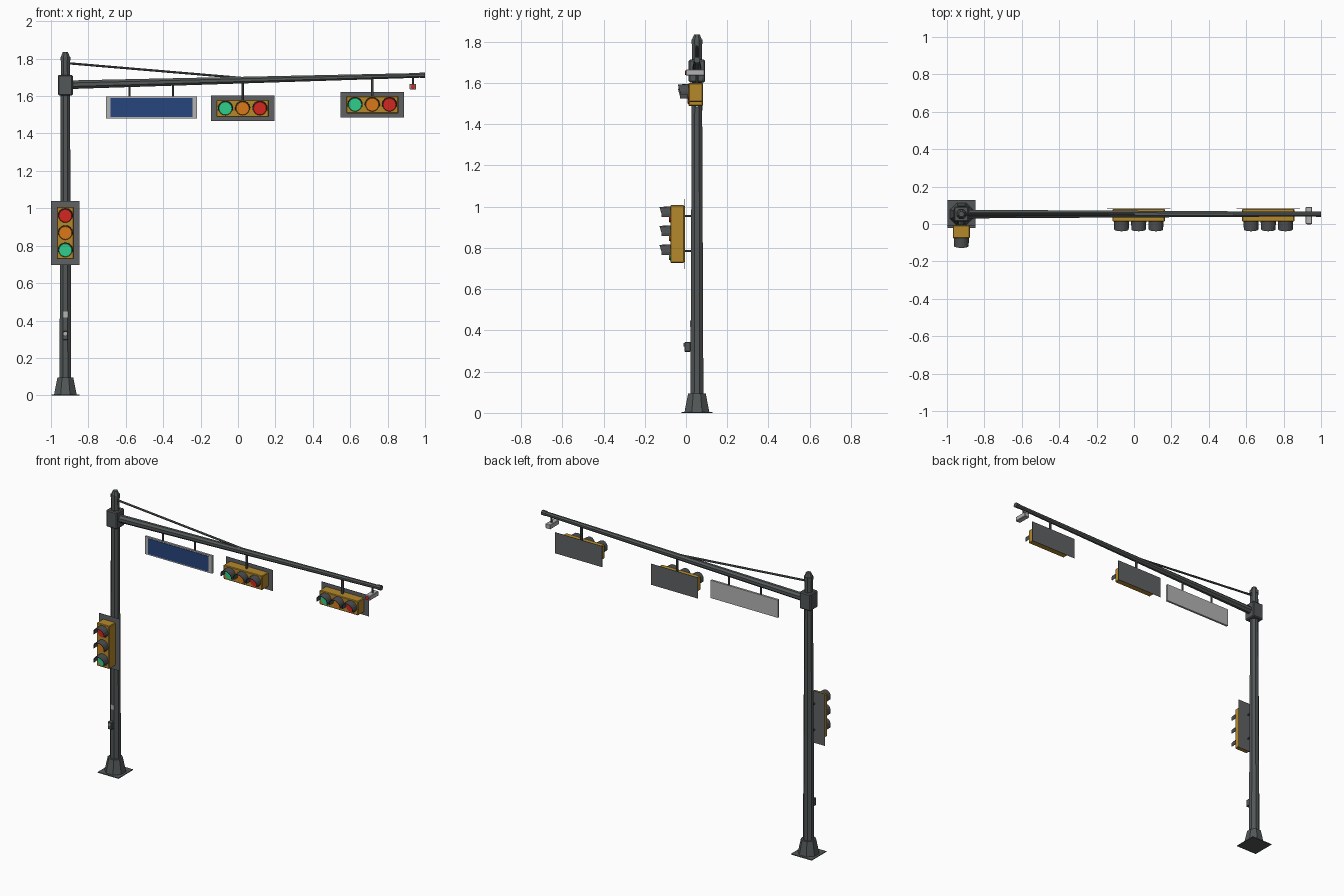
import bpy, bmesh
from math import pi, cos, sin
from mathutils import Vector, Matrix

old = bpy.data.objects.get("Cube")
if old:
    bpy.data.objects.remove(old)


def material(name, r, g, b):
    m = bpy.data.materials.new(name)
    m.use_nodes = True
    m.diffuse_color = (r, g, b, 1)
    m.node_tree.nodes["Principled BSDF"].inputs["Base Color"].default_value = (r, g, b, 1)
    return m


STEEL = material("dark steel", .085, .095, .095)
PLATE = material("backplate grey", .115, .12, .125)
VISOR = material("visor grey", .07, .075, .08)
GOLD = material("signal yellow", .46, .25, .025)
RED = material("red lens", .65, .02, .015)
AMBER = material("amber lens", .7, .19, .01)
GREEN = material("green lens", .03, .62, .27)
BLUE = material("sign blue", .02, .06, .2)
SILVER = material("light grey", .45, .45, .45)

PX, PY = -.923, .053          # pole axis
UP, FRONT = Vector((0, 0, 1)), Vector((0, -1, 0))


def finish(bm, name, mat):
    bmesh.ops.recalc_face_normals(bm, faces=bm.faces)
    me = bpy.data.meshes.new(name)
    bm.to_mesh(me)
    bm.free()
    me.materials.append(mat)
    ob = bpy.data.objects.new(name, me)
    bpy.context.collection.objects.link(ob)
    return ob


def box(name, mat, center, size, bevel=0):
    bm = bmesh.new()
    bmesh.ops.create_cube(bm, size=1)
    bmesh.ops.scale(bm, vec=size, verts=bm.verts)
    if bevel:
        bmesh.ops.bevel(bm, geom=bm.edges[:], offset=bevel, segments=1, affect='EDGES')
    bmesh.ops.translate(bm, vec=center, verts=bm.verts)
    return finish(bm, name, mat)


def tube(name, mat, a, b, r1, r2, sides=8, turn=pi / 8):
    """Tapered prism from point a to point b."""
    a, b = Vector(a), Vector(b)
    bm = bmesh.new()
    bmesh.ops.create_cone(bm, cap_ends=True, segments=sides, radius1=r1, radius2=r2,
                          depth=(b - a).length)
    rot = (b - a).to_track_quat('Z', 'Y').to_matrix().to_4x4()
    bm.transform(Matrix.Translation((a + b) / 2) @ rot @ Matrix.Rotation(turn, 4, 'Z'))
    return finish(bm, name, mat)


def visor(name, c, r, length):
    """Open hood over a lens, with its lower corners cut back."""
    bm = bmesh.new()
    rings = []
    steps = 10
    for rad, k in ((r, 0), (r * .95, 1), (r * .95 - .003, 1), (r - .003, 0)):
        ring = []
        for i in range(steps + 1):
            t = pi * (-.08 + 1.16 * i / steps)
            reach = length * (.8 + .2 * max(0, sin(t))) * k
            ring.append(bm.verts.new((c[0] + rad * cos(t), c[1] - reach, c[2] + rad * sin(t))))
        rings.append(ring)
    for p, q in zip(rings, rings[1:] + rings[:1]):
        for i in range(steps):
            bm.faces.new((p[i], p[i + 1], q[i + 1], q[i]))
    for end in (0, -1):
        bm.faces.new([ring[end] for ring in rings])
    return finish(bm, name, VISOR)


def signal(name, center, axis, lenses, plate_size):
    """Three-lens head; axis is the direction in which the lenses are stacked."""
    c, axis = Vector(center), Vector(axis)
    across = Vector((axis.z, 0, axis.x))
    depth = Vector((0, .068, 0))
    box(name + "_housing", GOLD, c, axis * .28 + across * .092 + depth, .004)
    box(name + "_backplate", PLATE, c + Vector((0, .035, 0)),
        axis * .34 + across * plate_size + Vector((0, .002, 0)))
    face = c - depth / 2
    for i, (label, mat) in enumerate(lenses):
        p = face + axis * (i - 1) * .092
        tube(f"{name}_{label}_lens", mat, p, p + FRONT * .006, .037, .034, 16)
        visor(f"{name}_{label}_visor", p, .041, .052)


# Pole, footing and top
tube("base_plate", STEEL, (PX, PY, 0), (PX, PY, .005), .106, .106, 4, pi / 4)
tube("base_cover", STEEL, (PX, PY, .005), (PX, PY, .095), .065, .046)
tube("pole", STEEL, (PX, PY, .09), (PX, PY, 1.8), .034, .026)
tube("pole_cap_rim", STEEL, (PX, PY, 1.79), (PX, PY, 1.81), .029, .029)
tube("pole_cap", STEEL, (PX, PY, 1.81), (PX, PY, 1.835), .026, .015)
box("arm_joint", STEEL, (PX, PY, 1.658), (.08, .08, .11), .006)

# Mast arm and stay rod
tube("mast_arm", STEEL, (PX, PY, 1.66), (.985, PY, 1.711), .025, .0135)
tube("arm_end_cap", STEEL, (.972, PY, 1.711), (1, PY, 1.712), .016, .016)
tube("stay_rod", STEEL, (PX + .02, PY, 1.775), (.02, PY, 1.697), .0065, .0065, 6)

# Signal heads
row = [("green", GREEN), ("amber", AMBER), ("red", RED)]
for name, x, z, top in (("inner_signal", .025, 1.534, 1.68), ("outer_signal", .718, 1.554, 1.70)):
    signal(name, (x, .047, z), (1, 0, 0), row, .137)
    tube(name + "_hanger", STEEL, (x, PY, z + .04), (x, PY, top), .008, .008)
signal("pole_signal", (PX, -.042, .868), (0, 0, 1), row, .152)
for i, z in enumerate((.785, .955)):
    tube(f"pole_signal_bracket_{i + 1}", STEEL, (PX, -.01, z), (PX, PY, z), .006, .006)

# Street sign
SX, SZ = -.463, 1.539
box("sign_board", SILVER, (SX, PY, SZ), (.485, .014, .116))
box("sign_face", BLUE, (SX, PY - .008, SZ), (.438, .004, .1))
for i, x in enumerate((-.58, -.347)):
    tube(f"sign_hanger_{i + 1}", STEEL, (x, PY, 1.59), (x, PY, 1.67), .006, .006)

# Camera under the arm tip
box("camera_body", SILVER, (.935, .045, 1.65), (.036, .09, .03), .003)
tube("camera_mount", STEEL, (.935, PY, 1.66), (.935, PY, 1.705), .006, .006)
tube("camera_lens", RED, (.935, .002, 1.65), (.935, -.004, 1.65), .012, .012)

# Crossing button and notice on the pole
box("button_box", STEEL, (PX, .008, .32), (.03, .03, .048), .003)
tube("button", SILVER, (PX, -.006, .33), (PX, -.012, .33), .01, .01)
box("pole_notice", SILVER, (PX, .022, .432), (.026, .004, .03))
